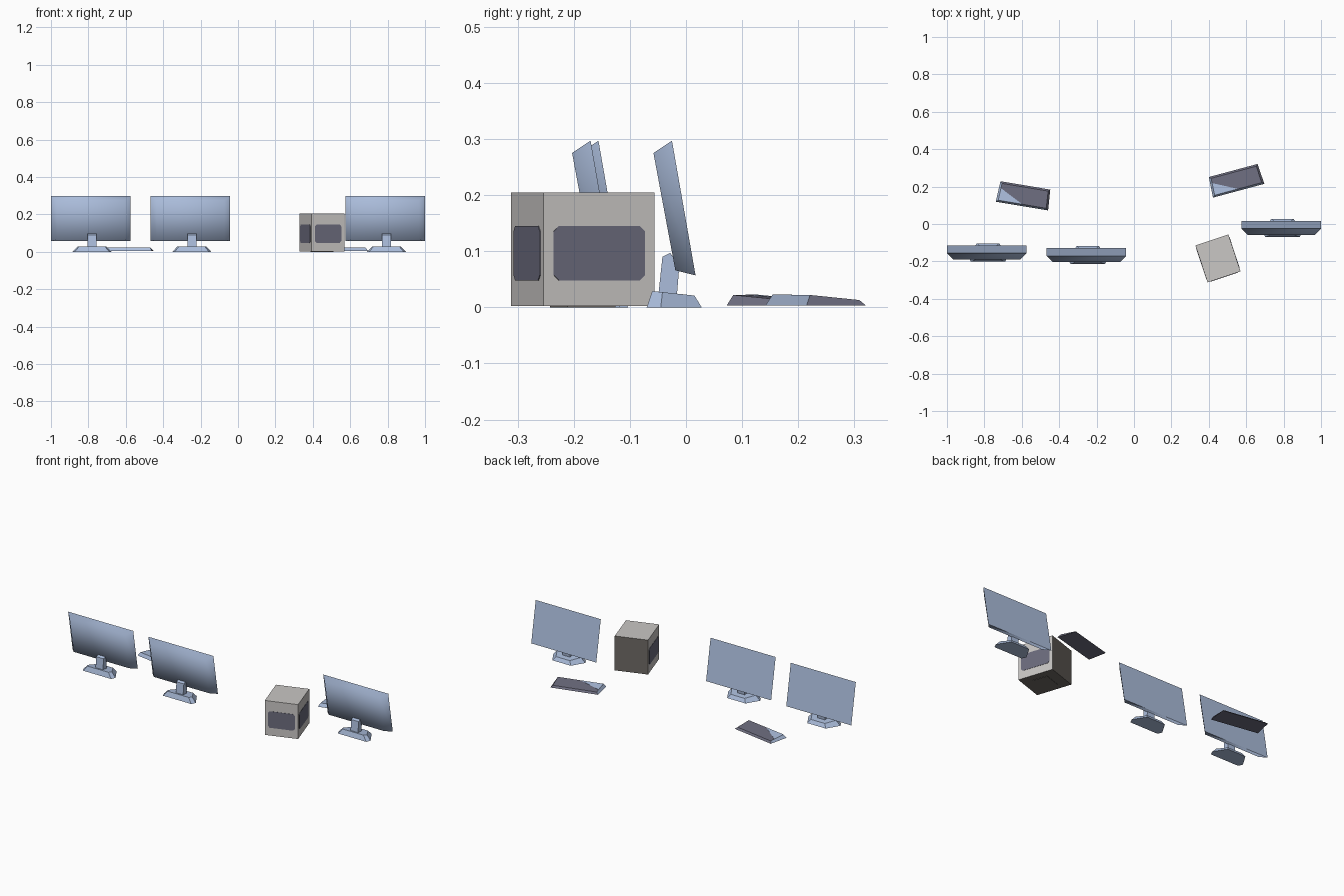
import bpy, bmesh
from math import radians
from mathutils import Matrix

if "Cube" in bpy.data.objects:
    bpy.data.objects.remove(bpy.data.objects["Cube"])


def mat(name, rgb):
    m = bpy.data.materials.new(name)
    lin = [c / 12.92 if c <= 0.04045 else ((c + 0.055) / 1.055) ** 2.4 for c in rgb]
    m.diffuse_color = (*lin, 1)
    m.use_nodes = True
    m.node_tree.nodes["Principled BSDF"].inputs["Base Color"].default_value = m.diffuse_color
    return m


BLUE = mat("pale blue", (0.67, 0.74, 0.86))
DARK = mat("slate grey", (0.42, 0.42, 0.49))
GREY = mat("warm grey", (0.79, 0.78, 0.77))
BROWN = mat("dark warm grey", (0.43, 0.41, 0.39))


def loft(name, a, b, mats, place, rule=None, smooth=None):
    """Solid between two rings of equal length; rule(normal) picks a material index."""
    bm = bmesh.new()
    va = [bm.verts.new(p) for p in a]
    vb = [bm.verts.new(p) for p in b]
    n = len(a)
    bm.faces.new(va)
    bm.faces.new(vb)
    for i in range(n):
        j = (i + 1) % n
        bm.faces.new((va[i], va[j], vb[j], vb[i]))
    bmesh.ops.recalc_face_normals(bm, faces=bm.faces)
    for f in bm.faces:
        f.normal_update()
        if rule:
            f.material_index = rule(f.normal)
        if smooth:
            f.smooth = smooth(f.normal)
    me = bpy.data.meshes.new(name)
    bm.to_mesh(me)
    bm.free()
    for m in mats:
        me.materials.append(m)
    ob = bpy.data.objects.new(name, me)
    ob.matrix_world = place
    bpy.context.collection.objects.link(ob)
    return ob


def rect(hw, y0, z0, y1, z1):
    return [(-hw, y0, z0), (hw, y0, z0), (hw, y1, z1), (-hw, y1, z1)]


def mirror_ring(half):
    return half + [(-x, y, z) for x, y, z in reversed(half)]


# Monitors: screen faces +y, rounded-looking shell to -y, hexagonal foot
def monitor(x, y):
    place = Matrix.Translation((x, y, 0))
    loft("monitor_shell", rect(0.2125, 0.017, 0.057, -0.025, 0.297),
         rect(0.18, -0.019, 0.066, -0.058, 0.275), [BLUE], place,
         smooth=lambda n: n.y < 0.6)
    place = Matrix.Translation((x + 0.007, y, 0))
    loft("monitor_foot",
         mirror_ring([(0.092, -0.070, 0), (0.104, -0.045, 0), (0.06, 0.028, 0)]),
         mirror_ring([(0.068, -0.060, 0.029), (0.078, -0.042, 0.027), (0.045, 0.015, 0.021)]),
         [BLUE], place)
    neck = [(-0.049, 0.024), (-0.042, 0.090), (-0.028, 0.097), (-0.012, 0.072), (-0.016, 0.024)]
    loft("monitor_neck", [(-0.024, *p) for p in neck], [(0.024, *p) for p in neck], [BLUE], place)


for x, y in ((-0.7875, -0.131), (-0.254, -0.145), (0.7865, 0)):
    monitor(x, y)


# Keyboards: dark top, back and right end, pale front and left end
def keyboard(x, y, angle):
    place = Matrix.Translation((x, y, 0)) @ Matrix.Rotation(radians(angle), 4, 'Z')
    low = [(-0.142, -0.056, 0.003), (0.142, -0.056, 0.003),
           (0.135, 0.056, 0.003), (-0.135, 0.056, 0.003)]
    top = [(-0.130, -0.046, 0.022), (0.130, -0.046, 0.022),
           (0.125, 0.046, 0.013), (-0.125, 0.046, 0.013)]
    loft("keyboard", low, top, [DARK, BLUE], place,
         rule=lambda n: int(abs(n.z) < 0.95 and (n.y < -0.4 or n.x < -0.4)))
    # pale corner wedge on the top
    wedge = [(-0.130, -0.046, 0.0218), (0.0, -0.046, 0.0218), (-0.126, 0.02, 0.0155)]
    loft("keyboard_corner", wedge, [(px, py, pz + 0.0008) for px, py, pz in wedge], [BLUE], place)


keyboard(-0.590, 0.151, -9.5)
keyboard(0.545, 0.232, 15)

# Computer case with dark back and underside
HW, HD, H = 0.093, 0.104, 0.205
case = Matrix.Translation((0.449, -0.184, 0)) @ Matrix.Rotation(radians(18.3), 4, 'Z')
loft("case", rect(HW, -HD, 0.002, HD, 0.002), rect(HW, -HD, H, HD, H), [GREY, BROWN], case,
     rule=lambda n: int(n.y > 0.5 or n.z < -0.5))
loft("case_foot", rect(0.05, -0.045, 0, 0.045, 0), rect(0.05, -0.045, 0.002, 0.045, 0.002),
     [BROWN], case)


# Dark panels with cut corners on the front and both sides
def panel(name, angle, dist, half):
    c = 0.01
    ring = mirror_ring([(half - c, 0, 0.048), (half, 0, 0.048 + c),
                        (half, 0, 0.145 - c), (half - c, 0, 0.145)])
    place = case @ Matrix.Rotation(radians(angle), 4, 'Z') @ Matrix.Translation((0, -dist, 0))
    loft(name, [(x, -0.0015, z) for x, _, z in ring], [(x, 0.001, z) for x, _, z in ring],
         [DARK], place)


panel("front_panel", 0, HD, 0.075)
panel("right_panel", 90, HW, 0.086)
panel("left_panel", -90, HW, 0.086)
